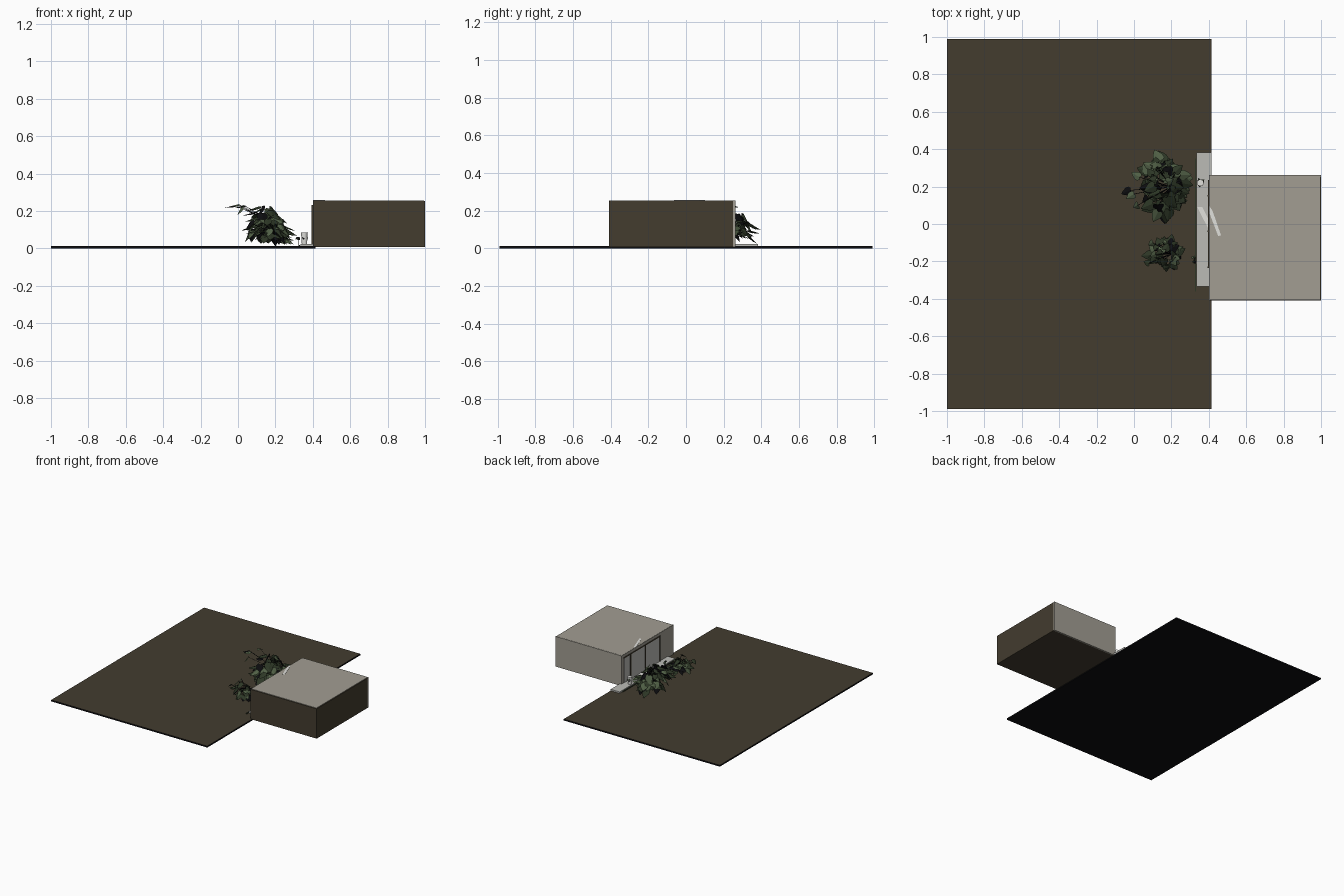
import bpy
import bmesh
import math
import random
from mathutils import Vector

random.seed(4)
if "Cube" in bpy.data.objects:
    bpy.data.objects.remove(bpy.data.objects["Cube"])


def material(name, r, g, b):
    mat = bpy.data.materials.new(name)
    mat.use_nodes = True
    mat.diffuse_color = (r, g, b, 1)
    mat.node_tree.nodes["Principled BSDF"].inputs["Base Color"].default_value = (r, g, b, 1)
    return mat


brown = material("earth brown", 0.056, 0.045, 0.028)
black = material("soft black", 0.004, 0.004, 0.005)
stone = material("warm grey", 0.36, 0.34, 0.29)
pale = material("pale grey", 0.5, 0.5, 0.47)
white = material("white", 0.75, 0.75, 0.72)
leaf_dark = material("dark leaf green", 0.026, 0.038, 0.019)
leaf_sage = material("sage leaf green", 0.08, 0.115, 0.06)


def make_object(name, bm, mats):
    mesh = bpy.data.meshes.new(name)
    bm.to_mesh(mesh)
    bm.free()
    for mat in mats:
        mesh.materials.append(mat)
    obj = bpy.data.objects.new(name, mesh)
    bpy.context.collection.objects.link(obj)
    return obj


def box(name, xs, ys, zs, mats, rule=None):
    """Box between limits; rule maps a face normal to a material index."""
    bm = bmesh.new()
    bmesh.ops.create_cube(bm, size=1)
    for v in bm.verts:
        v.co = [lo if c < 0 else hi for c, (lo, hi) in zip(v.co, (xs, ys, zs))]
    bm.normal_update()
    if rule:
        for f in bm.faces:
            f.material_index = rule(f.normal)
    return make_object(name, bm, mats)


def plate(name, points, z, mat):
    """Thin flat plate from an outline."""
    bm = bmesh.new()
    face = bm.faces.new([bm.verts.new((x, y, z)) for x, y in points])
    face.normal_update()
    if face.normal.z < 0:
        face.normal_flip()
    ext = bmesh.ops.extrude_face_region(bm, geom=[face])
    top = [v for v in ext["geom"] if isinstance(v, bmesh.types.BMVert)]
    bmesh.ops.translate(bm, verts=top, vec=(0, 0, 0.002))
    bmesh.ops.recalc_face_normals(bm, faces=bm.faces)
    return make_object(name, bm, [mat])


# Ground with a brown top and black edges
box("ground", (-1, 0.415), (-0.99, 0.99), (0, 0.012), [brown, black],
    lambda n: 0 if n.z > 0.5 else 1)

# House: brown shell, grey roof and grey walls on the garden sides
box("house_shell", (0.405, 1), (-0.41, 0.25), (0.008, 0.252), [brown])
box("roof_panel", (0.402, 0.994), (-0.404, 0.258), (0.251, 0.255), [stone])
box("back_wall", (0.4, 1), (0.25, 0.262), (0.008, 0.254), [stone])
box("garden_wall", (0.4, 0.406), (-0.41, 0.25), (0.008, 0.254), [stone, brown],
    lambda n: 1 if n.y < -0.5 else 0)

# Glazing and frames on the garden wall
box("narrow_window", (0.397, 0.401), (0.16, 0.23), (0.02, 0.225), [pale])
box("wide_window", (0.397, 0.401), (-0.22, 0.14), (0.02, 0.225), [pale])
for i, y in enumerate((0.15, -0.04, -0.23)):
    box(f"window_post_{i}", (0.394, 0.401), (y - 0.004, y + 0.004), (0.012, 0.232), [brown])
box("window_head", (0.395, 0.401), (-0.235, 0.235), (0.225, 0.232), [brown])

# Porch slab with a dark kerb
box("porch_slab", (0.333, 0.415), (-0.335, 0.383), (0.01, 0.024), [pale])
box("porch_kerb", (0.325, 0.332), (-0.36, 0.35), (0.01, 0.018), [leaf_dark])

# White strips on the porch and the roof
plate("porch_strip", [(0.338, 0.09), (0.365, 0.09), (0.4, 0.02), (0.4, -0.03)], 0.0245, white)
plate("roof_strip", [(0.4, 0.1), (0.42, 0.07), (0.465, -0.06), (0.45, -0.065), (0.403, 0.06)],
      0.255, white)

# Heart leaf: each half of the outline as (along, across)
HALF = [(0, 0), (-0.12, 0.2), (0.08, 0.42), (0.4, 0.4), (0.72, 0.22), (1, 0)]


def add_leaf(bm, base, heading, droop, length, index):
    along = Vector((math.cos(heading) * math.cos(droop),
                    math.sin(heading) * math.cos(droop), -math.sin(droop)))
    across = Vector((-math.sin(heading), math.cos(heading), 0))
    normal = along.cross(across)
    root, tip = bm.verts.new(base), bm.verts.new(base + along * length)
    for side in (1, -1):
        mid = [bm.verts.new(base + length * (along * u + across * v * side - normal * v * 0.3))
               for u, v in HALF[1:-1]]
        loop = [root] + mid + [tip]
        face = bm.faces.new(loop if side < 0 else loop[::-1])
        face.material_index = index


def stems(name, paths, radius):
    curve = bpy.data.curves.new(name, "CURVE")
    curve.dimensions = "3D"
    curve.bevel_depth = radius
    curve.bevel_resolution = 0
    curve.materials.append(black)
    for path in paths:
        spline = curve.splines.new("POLY")
        spline.points.add(len(path) - 1)
        for p, co in zip(spline.points, path):
            p.co = (*co, 1)
    bpy.context.collection.objects.link(bpy.data.objects.new(name, curve))


def shrub(name, centre, spread, height, count, size, extra=()):
    """Dome of drooping leaves, leaning towards -x, on thin stems."""
    bm = bmesh.new()
    root = Vector((centre[0] + spread[0] * 0.4, centre[1], 0.012))
    places = []
    for _ in range(count):
        a, r = random.uniform(0, math.tau), math.sqrt(random.random())
        dx, dy = spread[0] * r * math.cos(a), spread[1] * r * math.sin(a)
        z = height * (1 - 0.4 * r * r) * random.uniform(0.42, 1) - 0.25 * dx
        places.append((Vector((centre[0] + dx, centre[1] + dy, max(z, 0.06))), a))
    places += [(Vector(p), math.pi) for p in extra]
    paths = []
    for i, (base, a) in enumerate(places):
        index = random.choices((0, 1, 2), (5, 3, 2))[0]
        length = size * random.uniform(0.7, 1.15)
        droop = min(random.uniform(0.2, 1.2), math.asin(min(1, (base.z - 0.02) / length)))
        add_leaf(bm, base, a + random.uniform(-0.6, 0.6), droop, length, index)
        if i % 2 == 0 or i >= count:
            bend = root.lerp(base, 0.4)
            bend.z = base.z * 0.75
            paths.append((root, bend, base))
    make_object(name + "_leaves", bm, [leaf_dark, leaf_sage, black])
    stems(name + "_stems", paths, 0.0015)


shrub("large_shrub", (0.16, 0.2), (0.1, 0.15), 0.235, 120, 0.065,
      [(0.0, 0.16, 0.235), (-0.02, 0.18, 0.23), (0.02, 0.1, 0.22), (0.03, 0.25, 0.23)])
shrub("small_shrub", (0.17, -0.16), (0.08, 0.065), 0.17, 45, 0.055,
      [(0.08, -0.21, 0.13), (0.1, -0.1, 0.14)])

# Potted sprig on the porch
bm = bmesh.new()
bmesh.ops.create_cone(bm, cap_ends=True, segments=16, radius1=0.014, radius2=0.018, depth=0.06)
bmesh.ops.translate(bm, verts=bm.verts, vec=(0.355, 0.22, 0.054))
pot = make_object("porch_pot", bm, [white])
shrub("porch_sprig", (0.355, 0.22), (0.012, 0.012), 0.11, 12, 0.02)
shrub("kerb_sprig", (0.32, -0.19), (0.006, 0.018), 0.06, 8, 0.02)
